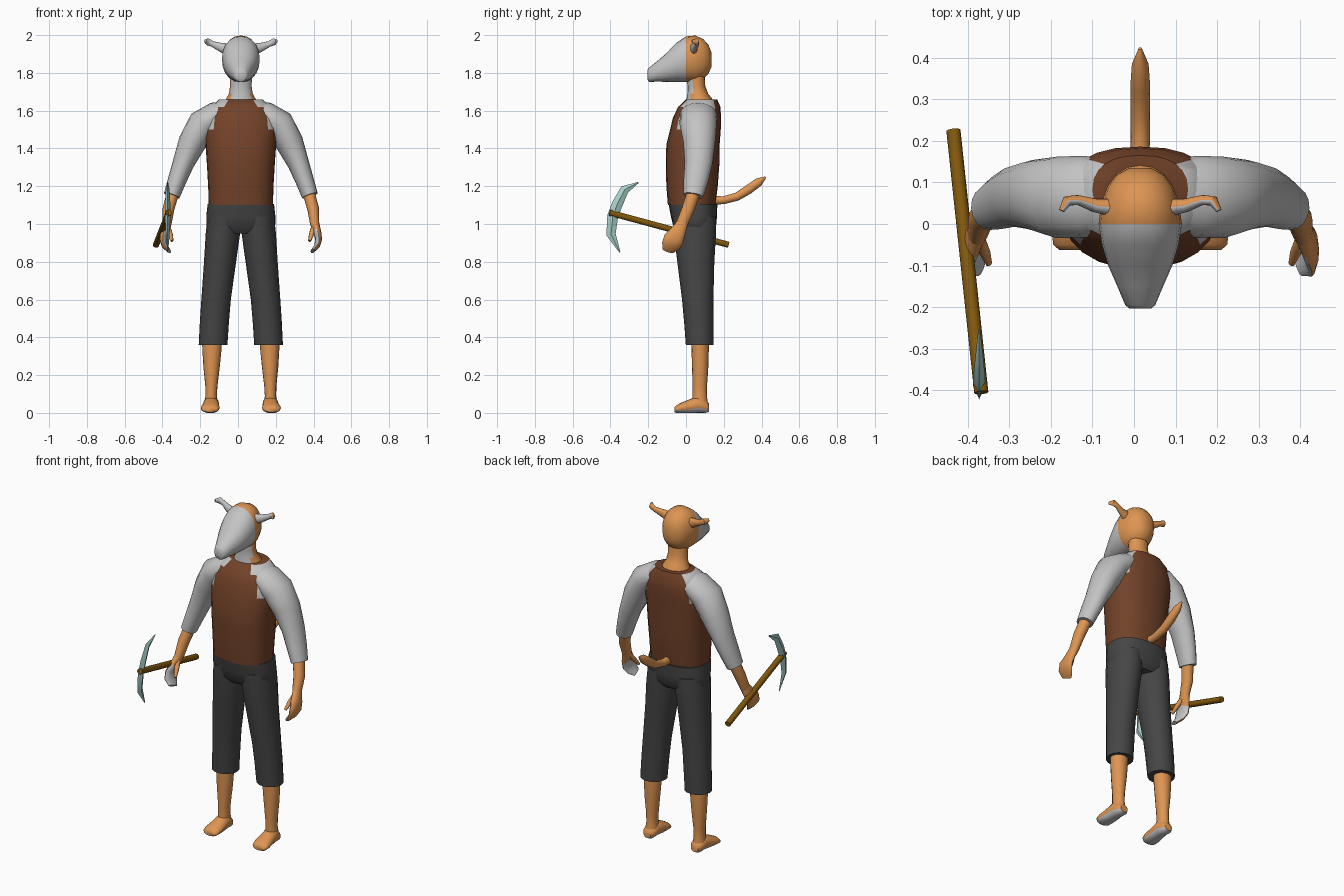
import bpy, bmesh, math
from mathutils import Vector

CX = 0.015  # body centre line; the tool sticks out on the other side


def mat(name, r, g, b):
    m = bpy.data.materials.new(name)
    m.diffuse_color = (r, g, b, 1)
    return m


FUR = mat("orange fur", 0.73, 0.30, 0.085)
PALE = mat("pale grey", 0.55, 0.55, 0.55)
VEST = mat("brown leather", 0.17, 0.055, 0.022)
PANTS = mat("dark cloth", 0.06, 0.06, 0.06)
WOOD = mat("wood", 0.23, 0.10, 0.004)
METAL = mat("pale steel", 0.40, 0.64, 0.60)


def tube(name, rings, mats, ref="X", axis=None, n=16, power=1.0, rule=None,
         mirror=False, offset=CX, floor=False, angle=50):
    """Skin rings (x, y, z, radius along ref, radius across) into a closed tube."""
    ref = Vector([float(c == ref) for c in "XYZ"])
    pts = [Vector(r[:3]) for r in rings]
    bm = bmesh.new()
    loops = []
    for i, r in enumerate(rings):
        t = Vector(axis) if axis else pts[min(i + 1, len(pts) - 1)] - pts[max(i - 1, 0)]
        t.normalize()
        u = (ref - t * ref.dot(t)).normalized()
        v = t.cross(u)
        loop = []
        for k in range(n):
            a = 2 * math.pi * k / n
            c, s = math.cos(a), math.sin(a)
            c = math.copysign(abs(c) ** power, c)
            s = math.copysign(abs(s) ** power, s)
            p = pts[i] + u * c * r[3] + v * s * r[4]
            if floor:
                p.z = max(p.z, 0)
            loop.append(bm.verts.new(p))
        loops.append(loop)
    for a, b in zip(loops, loops[1:]):
        for k in range(n):
            j = (k + 1) % n
            bm.faces.new((a[k], a[j], b[j], b[k]))
    bm.faces.new(loops[0][::-1])
    bm.faces.new(loops[-1])
    bmesh.ops.recalc_face_normals(bm, faces=bm.faces)
    bm.normal_update()
    if rule:
        for f in bm.faces:
            f.material_index = int(rule(f.calc_center_median(), f.normal))
    me = bpy.data.meshes.new(name)
    bm.to_mesh(me)
    bm.free()
    for m in mats:
        me.materials.append(m)
    ob = bpy.data.objects.new(name, me)
    ob.location.x = offset
    bpy.context.collection.objects.link(ob)
    if mirror:
        ob.modifiers.new("Mirror", "MIRROR").use_clip = False
        ob.modifiers["Mirror"].use_mirror_merge = False
    bpy.ops.object.select_all(action="DESELECT")
    ob.select_set(True)
    bpy.context.view_layer.objects.active = ob
    bpy.ops.object.shade_smooth_by_angle(angle=math.radians(angle))
    return ob


UP = (0, 0, 1)

# Torso: brown vest with pale shirt showing on the shoulders
tube("vest", [(0, .030, 1.10, .170, .126), (0, .032, 1.20, .173, .136),
              (0, .035, 1.32, .180, .142), (0, .037, 1.42, .187, .141),
              (0, .050, 1.50, .193, .134), (0, .058, 1.56, .187, .128),
              (0, .070, 1.62, .160, .112), (0, .083, 1.66, .115, .082)],
     [VEST, PALE], axis=UP, n=24, power=0.85,
     rule=lambda c, n: (abs(c.x) > .15 and c.z > 1.5) or (c.z > 1.57 and abs(c.x) > .08 and -.03 < c.y < .15))

# Sleeves, forearms, hands
tube("sleeve", [(.05, .070, 1.605, .075, .050), (.13, .066, 1.580, .098, .068),
                (.20, .064, 1.530, .098, .082), (.258, .070, 1.43, .084, .074),
                (.305, .066, 1.32, .073, .057), (.338, .052, 1.23, .065, .049),
                (.366, .038, 1.15, .053, .043)], [PALE], ref="Y", mirror=True)
tube("forearm", [(.355, .045, 1.18, .036, .033), (.383, .012, 1.08, .034, .031),
                 (.390, -.018, 1.01, .031, .025), (.395, -.03, .98, .032, .022)],
     [FUR], ref="Y", mirror=True, n=12)
tube("hand", [(.391, -.018, 1.005, .030, .024), (.405, -.045, .955, .043, .021),
              (.412, -.065, .920, .054, .018), (.404, -.080, .885, .050, .015),
              (.380, -.095, .857, .032, .010)],
     [FUR, PALE], ref="Y", mirror=True, n=12, rule=lambda c, n: n.x < -.45 and c.z < .96)
tube("thumb", [(.390, -.030, .990, .016, .016), (.374, -.068, .945, .014, .013),
               (.364, -.095, .910, .008, .008)], [FUR], mirror=True, n=8)

# Trousers: hips and two legs
tube("trouser_hips", [(0, .047, .95, .150, .085), (0, .046, .985, .182, .113),
                      (0, .042, 1.04, .183, .122), (0, .037, 1.105, .176, .129)],
     [PANTS], axis=UP, n=24, power=0.85)
tube("trouser_leg", [(.147, .072, .36, .076, .073), (.140, .068, .48, .077, .078),
                     (.131, .062, .60, .078, .083), (.110, .052, .80, .085, .098),
                     (.095, .047, .95, .091, .112), (.088, .044, 1.04, .088, .115)],
     [PANTS], axis=UP, mirror=True)

# Lower legs and feet with pale soles
tube("shin", [(.153, .075, .42, .053, .047), (.153, .075, .34, .051, .046),
              (.155, .075, .24, .043, .043), (.156, .073, .14, .032, .038),
              (.157, .073, .09, .030, .038), (.157, .075, .04, .038, .042)],
     [FUR], axis=UP, mirror=True)
tube("foot", [(.157, .122, .028, .024, .022), (.157, .105, .032, .037, .034),
              (.157, .065, .045, .042, .046), (.159, .020, .034, .045, .038),
              (.162, -.025, .026, .050, .028), (.163, -.050, .020, .046, .021),
              (.163, -.062, .017, .032, .013)],
     [FUR, PALE], axis=(0, -1, 0), mirror=True, floor=True,
     rule=lambda c, n: n.z < -.5)

# Neck with pale throat
tube("neck", [(0, .078, 1.61, .105, .080), (0, .075, 1.65, .085, .074),
              (0, .062, 1.69, .063, .055), (0, .055, 1.73, .057, .047),
              (0, .050, 1.80, .060, .050)],
     [FUR, PALE], axis=UP, rule=lambda c, n: n.y < -.6)

# Head: orange skull, pale face and snout
tube("head", [(0, .134, 1.870, .028, .040), (0, .118, 1.872, .058, .078),
              (0, .090, 1.874, .079, .106), (0, .050, 1.873, .094, .125),
              (0, 0, 1.872, .100, .121), (0, -.050, 1.856, .092, .104),
              (0, -.100, 1.830, .077, .078), (0, -.150, 1.809, .055, .055),
              (0, -.195, 1.790, .036, .038), (0, -.203, 1.790, .026, .028)],
     [FUR, PALE], axis=(0, -1, 0), n=20, power=0.92,
     rule=lambda c, n: c.y < 0)

# Ears, pale inside
tube("ear", [(.070, .040, 1.925, .032, .022), (.110, .045, 1.937, .023, .017),
             (.150, .058, 1.953, .015, .012), (.176, .055, 1.965, .019, .013),
             (.189, .032, 1.968, .009, .007)],
     [FUR, PALE], ref="Z", mirror=True, n=10, rule=lambda c, n: n.y < -.2)

# Tail
tube("tail", [(0, .120, 1.125, .022, .024), (0, .200, 1.126, .023, .022),
              (0, .270, 1.145, .023, .023), (0, .330, 1.182, .024, .026),
              (0, .385, 1.222, .020, .024), (0, .422, 1.248, .004, .005)],
     [FUR], n=10)

# Pickaxe held in the hand
tube("pickaxe_handle", [(-.434, .225, .890, .017, .017), (-.367, -.405, 1.060, .017, .017)],
     [WOOD], n=10, offset=0)
tube("pickaxe_head", [(-.372, -.252, 1.220, .002, .003), (-.372, -.325, 1.182, .010, .024),
                      (-.372, -.364, 1.105, .014, .029), (-.372, -.388, 1.040, .015, .029),
                      (-.372, -.397, .945, .010, .025), (-.372, -.350, .850, .002, .003)],
     [METAL], n=4, offset=0, angle=20)
